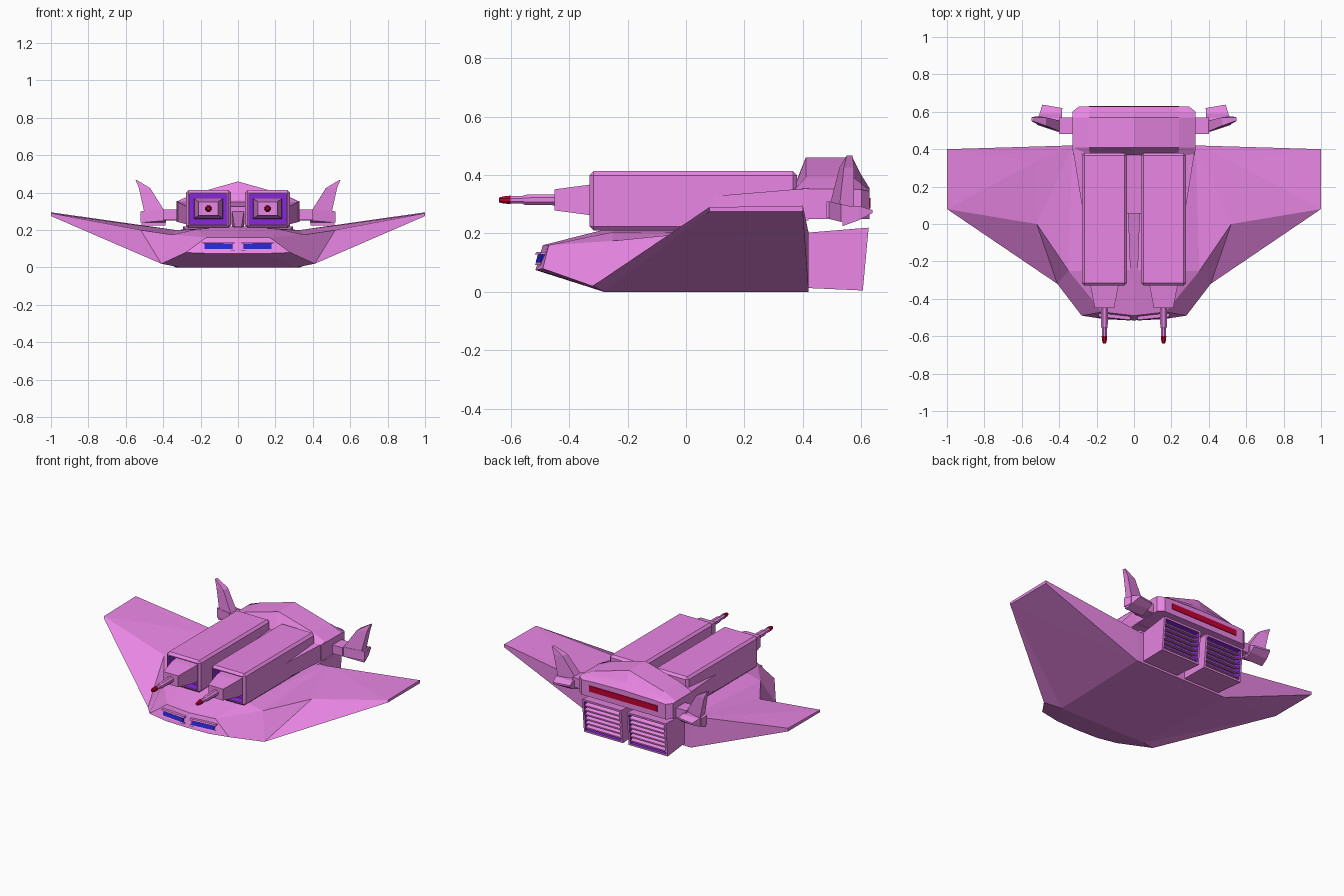
import bpy, bmesh, math
from mathutils import Vector

if "Cube" in bpy.data.objects:
    bpy.data.objects.remove(bpy.data.objects["Cube"])


def material(name, rgb):
    m = bpy.data.materials.new(name)
    m.diffuse_color = (*rgb, 1)
    m.use_nodes = True
    m.node_tree.nodes["Principled BSDF"].inputs["Base Color"].default_value = m.diffuse_color
    return m


PINK = material("pink_plating", (0.82, 0.24, 0.78))
PURPLE = material("purple_recess", (0.25, 0.02, 0.72))
RED = material("red_glow", (0.55, 0.0, 0.03))
BLUE = material("blue_light", (0.02, 0.02, 0.62))


def finish(name, bm, mats=(PINK,), mirror=False):
    bmesh.ops.recalc_face_normals(bm, faces=bm.faces)
    me = bpy.data.meshes.new(name)
    bm.to_mesh(me)
    bm.free()
    for m in mats:
        me.materials.append(m)
    ob = bpy.data.objects.new(name, me)
    bpy.context.collection.objects.link(ob)
    if mirror:
        ob.modifiers.new("mirror", 'MIRROR')
    return ob


def loft_bm(rings):
    """Skin a row of equal-length point rings and cap both ends."""
    bm = bmesh.new()
    rows = [[bm.verts.new(p) for p in r] for r in rings]
    n = len(rows[0])
    for a, b in zip(rows, rows[1:]):
        for i in range(n):
            bm.faces.new((a[i], a[(i + 1) % n], b[(i + 1) % n], b[i]))
    bm.faces.new(rows[0])
    bm.faces.new(rows[-1])
    bmesh.ops.recalc_face_normals(bm, faces=bm.faces)
    return bm


def rect(y, x0, x1, z0, z1, lean=0):
    """Rectangle across y; lean moves its top edge along y."""
    return [(x0, y, z0), (x1, y, z0), (x1, y + lean, z1), (x0, y + lean, z1)]


def loft(name, rings, mat=PINK, mirror=True):
    return finish(name, loft_bm(rings), (mat,), mirror)


def recess(bm, direction, rim, depth):
    """Sink a purple panel into the biggest face looking along direction."""
    bm.normal_update()
    d = Vector(direction)
    face = max(bm.faces, key=lambda f: f.normal.dot(d) * f.calc_area())
    bmesh.ops.inset_region(bm, faces=[face], thickness=rim)
    res = bmesh.ops.extrude_discrete_faces(bm, faces=[face])
    inner = res["faces"][0]
    bmesh.ops.translate(bm, verts=inner.verts, vec=-d * depth)
    inner.material_index = 1
    for e in inner.edges:
        for f in e.link_faces:
            f.material_index = 1


# Winged hull, right half mirrored
P = dict(
    a=(0, -.515, .075), b=(.15, -.51, .075), c=(.28, -.49, .08), d=(.41, -.32, .02),
    e=(1, .08, .275), f=(1, .40, .275), g=(.33, .42, 0), h=(.31, -.28, 0),
    i=(0, -.28, 0), j=(0, .42, 0), k=(0, -.49, .16), l=(.17, -.47, .16),
    n=(.35, -.25, .175), m=(.52, 0, .2), E=(1, .08, .29), F=(1, .40, .295),
    M=(.53, .33, .225), r=(.33, .42, .2), s=(0, .42, .2), t=(0, -.245, .222),
    u=(.22, -.25, .205))
bm = bmesh.new()
V = {key: bm.verts.new(p) for key, p in P.items()}
for face in ("ihgj hde heg efg abhi bcdh aklb blc lun clnd ktul tsru unr nmr dnm "
             "dmEe mMr mEM EFM MFr effE jgrs gfFr").replace("effE", "efFE").split():
    bm.faces.new([V[k] for k in face])
finish("winged_hull", bm, mirror=True)

# Nose lights
loft("nose_light", [[(.03, -.515, .1), (.18, -.499, .1), (.18, -.491, .128), (.03, -.507, .128)],
                    rect(-.45, .03, .18, .1, .128)], BLUE)
for z in (.092, .128):
    loft("nose_light_frame", [[(.02, -.517, z), (.19, -.5, z), (.19, -.495, z + .008), (.02, -.512, z + .008)],
                              rect(-.45, .02, .19, z, z + .008)])

# Cannon housings with a sunken front
bm = loft_bm([rect(-.33, .038, .278, .21, .413), rect(.38, .038, .278, .21, .413)])
bmesh.ops.bevel(bm, geom=bm.edges[:], offset=.014, segments=1, affect='EDGES')
recess(bm, (0, -1, 0), .008, .05)
finish("cannon_housing", bm, (PINK, PURPLE), True)

# Cannon muzzle blocks, barrels and tips
CX, CZ = .158, .315


def block(y, hx, hz):
    return rect(y, CX - hx, CX + hx, CZ - hz, CZ + hz)


def circle(y, r):
    return [(CX + r * math.cos(i * math.pi / 4 + math.pi / 8), y,
             CZ + r * math.sin(i * math.pi / 4 + math.pi / 8)) for i in range(8)]


loft("muzzle_block", [block(-.27, .078, .055), block(-.33, .075, .052), block(-.45, .052, .036)])
loft("barrel", [circle(-.44, .02), circle(-.55, .019), circle(-.56, .014), circle(-.605, .014)])
loft("barrel_tip", [circle(-.6, .016), circle(-.625, .013), circle(-.64, .009)], RED)

# Spine and fairing carrying the cannons
loft("spine", [rect(-.27, -.02, .02, .2, .22), rect(.06, -.032, .032, .2, .30),
               rect(.38, -.032, .032, .2, .30)], mirror=False)
loft("fairing", [rect(.057, -.272, .272, .23, .325), rect(.42, -.33, .33, .245, .355)], mirror=False)


# Rear block with a ridged roof
def roof(y, w, eave, shoulder, ridge):
    return [(-w, y, .25), (w, y, .25), (w, y, eave), (w * .73, y, shoulder), (0, y, ridge),
            (-w * .73, y, shoulder), (-w, y, eave)]


loft("rear_block", [roof(.37, .325, .35, .352, .36), roof(.41, .33, .352, .392, .46),
                    roof(.57, .33, .352, .392, .46), roof(.60, .33, .35, .37, .40),
                    roof(.628, .295, .345, .35, .355)], mirror=False)
loft("tail_light", [rect(.6, -.24, .24, .285, .322), rect(.632, -.24, .24, .285, .322)], RED, False)

# Engine boxes with louvres
bm = loft_bm([rect(.38, .03, .28, .015, .2), rect(.605, .02, .295, .005, .22, .02)])
recess(bm, (0, 1, 0), .018, .06)
finish("engine_box", bm, (PINK, PURPLE), True)
for i in range(6):
    z = .03 + i * .029
    y = .603 + .02 * z / .22
    loft("engine_louvre", [rect(y - .04, .035, .28, z + .014, z + .022),
                           rect(y, .035, .28, z, z + .008)])

# Stabiliser struts, hubs, upright fins and tail vanes
loft("fin_strut", [rect(.48, .3, .4, .255, .31), rect(.57, .3, .4, .25, .31)])
loft("fin_hub", [rect(.49, .385, .40, .25, .31), rect(.53, .385, .52, .24, .30),
                 rect(.58, .385, .51, .245, .29)])
loft("upright_fin", [
    [(.385, .49, .29), (.50, .525, .29), (.50, .575, .29), (.385, .55, .29)],
    [(.47, .525, .425), (.53, .54, .425), (.53, .575, .425), (.47, .57, .425)],
    [(.54, .55, .467), (.547, .55, .467), (.547, .57, .467), (.54, .57, .467)]])
loft("tail_vane", [rect(.535, .387, .515, .225, .29), rect(.59, .386, .505, .245, .295),
                   [(.383, .62, .27), (.49, .638, .27), (.49, .638, .28), (.383, .62, .28)]])
